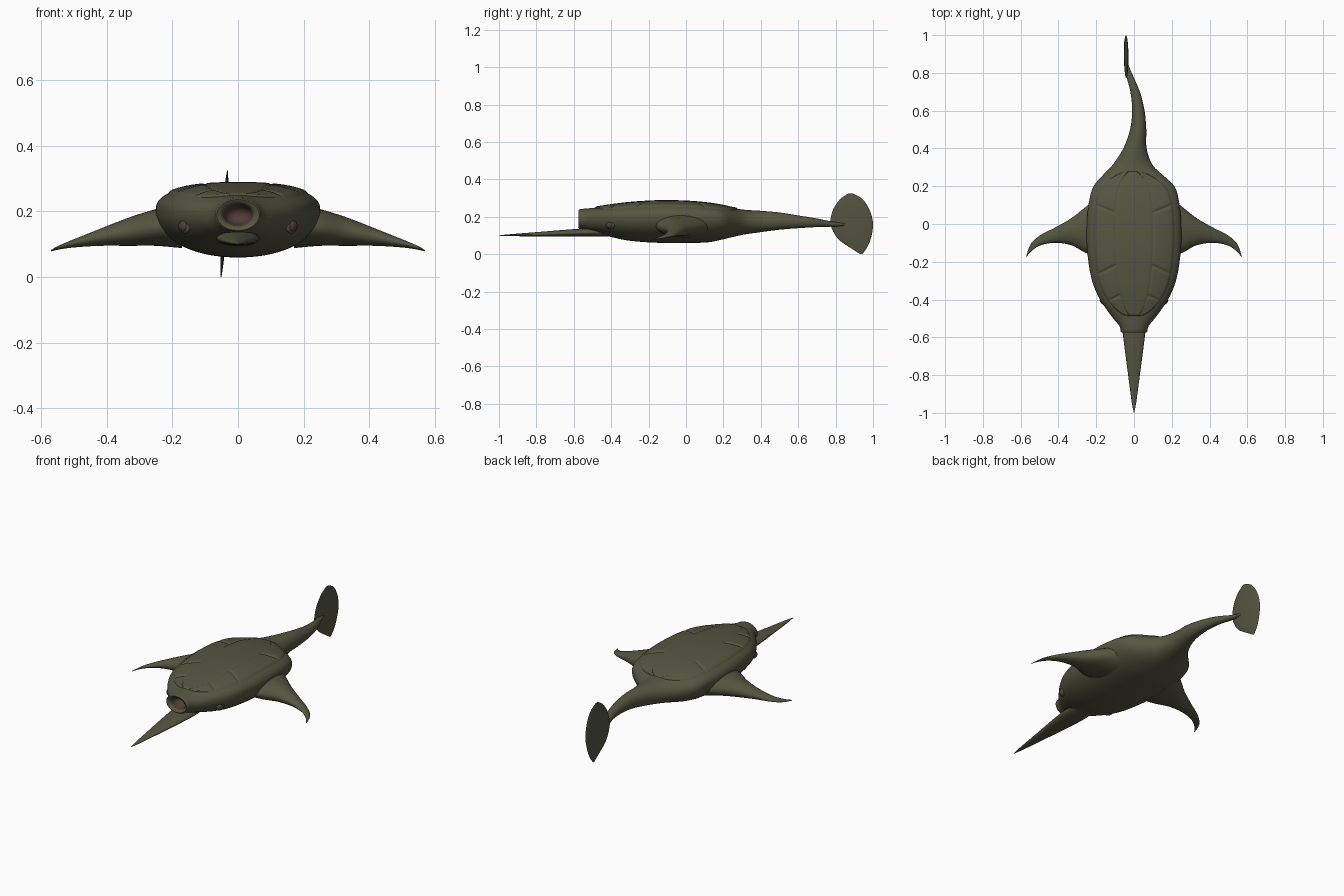
import bpy, bmesh, math
from mathutils import Vector

cube = bpy.data.objects.get("Cube")
if cube:
    bpy.data.objects.remove(cube, do_unlink=True)


def material(name, rgb):
    m = bpy.data.materials.new(name)
    m.use_nodes = True
    m.diffuse_color = (*rgb, 1)
    m.node_tree.nodes["Principled BSDF"].inputs["Base Color"].default_value = (*rgb, 1)
    return m


OLIVE = material("olive hide", (0.09, 0.092, 0.052))
BROWN = material("dark reddish brown", (0.085, 0.045, 0.038))


def sample(table, t):
    """Smoothly interpolate the rows of a table by their first column."""
    i = 0
    while i < len(table) - 2 and t > table[i + 1][0]:
        i += 1

    def slope(k, c):
        a, b = table[max(k - 1, 0)], table[min(k + 1, len(table) - 1)]
        return (b[c] - a[c]) / (b[0] - a[0])

    p, q = table[i], table[i + 1]
    h = q[0] - p[0]
    s = (t - p[0]) / h
    row = []
    for c in range(1, len(p)):
        a = (1 + 2 * s) * (1 - s) ** 2 * p[c] + s * s * (3 - 2 * s) * q[c]
        b = s * (1 - s) ** 2 * slope(i, c) - s * s * (1 - s) * slope(i + 1, c)
        row.append(a + h * b)
    return row


def spread(table, count):
    a, b = table[0][0], table[-1][0]
    return [a + (b - a) * i / count for i in range(count + 1)]


def finish(name, bm, mats=(OLIVE,), angle=50):
    bmesh.ops.recalc_face_normals(bm, faces=bm.faces)
    mesh = bpy.data.meshes.new(name)
    bm.to_mesh(mesh)
    bm.free()
    for m in mats:
        mesh.materials.append(m)
    mesh.polygons.foreach_set("use_smooth", [True] * len(mesh.polygons))
    mesh.set_sharp_from_angle(angle=math.radians(angle))
    obj = bpy.data.objects.new(name, mesh)
    bpy.context.collection.objects.link(obj)
    return obj


def loft(rings, closed=True):
    """Skin a list of rings; closed rings get end caps."""
    bm = bmesh.new()
    rows = [[bm.verts.new(p) for p in ring] for ring in rings]
    n = len(rows[0])
    for a, b in zip(rows, rows[1:]):
        for k in range(n if closed else n - 1):
            j = (k + 1) % n
            bm.faces.new((a[k], a[j], b[j], b[k]))
    if closed:
        bm.faces.new(rows[0])
        bm.faces.new(rows[-1])
    return bm


def ellipse(n=32):
    return [(math.cos(2 * math.pi * k / n), math.sin(2 * math.pi * k / n)) for k in range(n)]


# Body and tail: y, centre x, half width, centre z, height up, depth down, squareness
BODY = [
    (-0.57, 0, 0.070, 0.190, 0.050, 0.052, 2),
    (-0.54, 0, 0.077, 0.190, 0.054, 0.058, 2),
    (-0.50, 0, 0.110, 0.190, 0.057, 0.070, 2.1),
    (-0.40, 0, 0.180, 0.195, 0.067, 0.103, 2.4),
    (-0.30, 0, 0.222, 0.200, 0.074, 0.128, 2.5),
    (-0.15, 0, 0.247, 0.202, 0.081, 0.141, 2.5),
    (0.00, 0, 0.250, 0.202, 0.079, 0.142, 2.5),
    (0.12, 0, 0.238, 0.198, 0.073, 0.134, 2.5),
    (0.20, 0, 0.214, 0.190, 0.068, 0.110, 2.4),
    (0.25, -0.005, 0.168, 0.182, 0.065, 0.090, 2.2),
    (0.31, -0.008, 0.108, 0.175, 0.063, 0.070, 2),
    (0.40, 0.005, 0.062, 0.175, 0.057, 0.057, 2),
    (0.50, 0.022, 0.043, 0.176, 0.047, 0.045, 2),
    (0.60, 0.023, 0.033, 0.173, 0.034, 0.034, 2),
    (0.70, 0.006, 0.025, 0.168, 0.023, 0.023, 2),
    (0.80, -0.028, 0.016, 0.160, 0.011, 0.012, 2),
    (0.87, -0.044, 0.004, 0.160, 0.004, 0.004, 2),
]


def body_ring(y, scale=1.0, at_y=None):
    xc, w, zc, up, down, n = sample(BODY, y)
    ring = []
    for c, s in ellipse(64):
        e = 2 / n if s > 0 else 0.95
        x = math.copysign(abs(c) ** e, c) * w
        z = math.copysign(abs(s) ** e, s) * (up if s > 0 else down)
        ring.append((xc + x * scale, y if at_y is None else at_y, zc + z * scale))
    return ring


# The mouth is a hollow folded inwards at the snout
mouth = [body_ring(-0.57, s, y) for s, y in
         ((0.15, -0.50), (0.45, -0.51), (0.58, -0.54), (0.66, -0.562), (0.78, -0.572), (0.92, -0.575))]
bm = loft(mouth + [body_ring(y) for y in spread(BODY, 90)])
for f in bm.faces:
    c = f.calc_center_median()
    inside = math.hypot(c.x / 0.07, (c.z - 0.19) / 0.051) < 0.64
    f.material_index = int(c.y < -0.49 and inside)
finish("body", bm, (OLIVE, BROWN))


# Shell: raised plates on the back with grooves between them
def shell_point(u, t):
    y = -0.105 + 0.385 * t
    limit = 0.87 * (1 - abs(t) ** 6) ** 0.35
    xc, w, zc, up, down, n = sample(BODY, y)
    v = u * limit
    z = zc + up * (1 - abs(v) ** n) ** (1 / n)
    x = xc + v * w
    lift = 0.008 * min(1, (1 - abs(u)) / 0.07, (1 - abs(t)) / 0.03) - 0.002
    a = abs(u)
    groove = max(0, 1 - abs(a - 0.46) / 0.03) * 0.6
    if a > 0.46:
        for start, slant in ((0.06, 0.4), (-0.22, -0.5), (-0.39, -0.5)):
            line = start + slant * (abs(x) - 0.1)
            groove = max(groove, 1 - abs(y - line) / 0.012)
    groove *= min(1, (1 - a) / 0.12)
    return (x, y, z + lift - 0.007 * groove)


rows = [[shell_point(-1 + k / 40, -1 + j / 80) for k in range(81)] for j in range(161)]
bm = loft(rows, closed=False)
bmesh.ops.remove_doubles(bm, verts=bm.verts, dist=0.0001)
finish("shell", bm, angle=80)

# Side fins: x, front y, back y, underside z, top z
FIN = [
    (0.17, -0.170, 0.155, 0.088, 0.228),
    (0.25, -0.155, 0.095, 0.095, 0.207),
    (0.33, -0.113, 0.032, 0.095, 0.182),
    (0.42, -0.100, -0.020, 0.095, 0.147),
    (0.50, -0.115, -0.062, 0.090, 0.115),
    (0.55, -0.150, -0.110, 0.083, 0.094),
    (0.57, -0.178, -0.168, 0.078, 0.082),
]
for side, label in ((1, "left"), (-1, "right")):
    rings = []
    for x in spread(FIN, 32):
        y0, y1, z0, z1 = sample(FIN, x)
        rings.append([(side * x, (y0 + y1) / 2 + (y1 - y0) / 2 * c,
                       (z0 + z1) / 2 + (z1 - z0) / 2 * s) for c, s in ellipse()])
    finish(label + "_side_fin", loft(rings))

# Tail fin, an upright thin blade: z, front y, back y, half thickness
TAIL = [
    (0.00, 0.932, 0.942, 0.001),
    (0.03, 0.885, 0.965, 0.004),
    (0.08, 0.815, 0.987, 0.007),
    (0.15, 0.775, 1.000, 0.009),
    (0.20, 0.775, 0.994, 0.008),
    (0.25, 0.792, 0.975, 0.007),
    (0.30, 0.830, 0.938, 0.004),
    (0.325, 0.868, 0.892, 0.001),
]
rings = []
for z in spread(TAIL, 30):
    y0, y1, w = sample(TAIL, z)
    rings.append([(-0.042 + 0.06 * (z - 0.16) + w * s, (y0 + y1) / 2 + (y1 - y0) / 2 * c, z)
                  for c, s in ellipse()])
finish("tail_fin", loft(rings))

# Lower jaw spike: y, half width, underside z, top z
JAW = [
    (-1.00, 0.001, 0.099, 0.101),
    (-0.95, 0.011, 0.097, 0.106),
    (-0.80, 0.031, 0.095, 0.118),
    (-0.60, 0.057, 0.094, 0.134),
    (-0.50, 0.066, 0.094, 0.140),
    (-0.38, 0.060, 0.096, 0.138),
]
rings = []
for y in spread(JAW, 24):
    w, z0, z1 = sample(JAW, y)
    rings.append([(w * c, y, (z0 + z1) / 2 + (z1 - z0) / 2 * s) for c, s in ellipse()])
finish("jaw_spike", loft(rings))


# Eyes in raised sockets on both sides of the head
def ball(name, centre, radii, mat, turn):
    bm = bmesh.new()
    bmesh.ops.create_uvsphere(bm, u_segments=24, v_segments=12, radius=1)
    bmesh.ops.scale(bm, vec=Vector(radii), verts=bm.verts)
    obj = finish(name, bm, (mat,))
    obj.location = centre
    obj.rotation_euler.z = turn


for side, label in ((1, "left"), (-1, "right")):
    turn = side * math.radians(-35)
    ball(label + "_eye_socket", (side * 0.162, -0.405, 0.156), (0.012, 0.027, 0.024), OLIVE, turn)
    ball(label + "_eye", (side * 0.167, -0.409, 0.155), (0.012, 0.019, 0.017), BROWN, turn)
